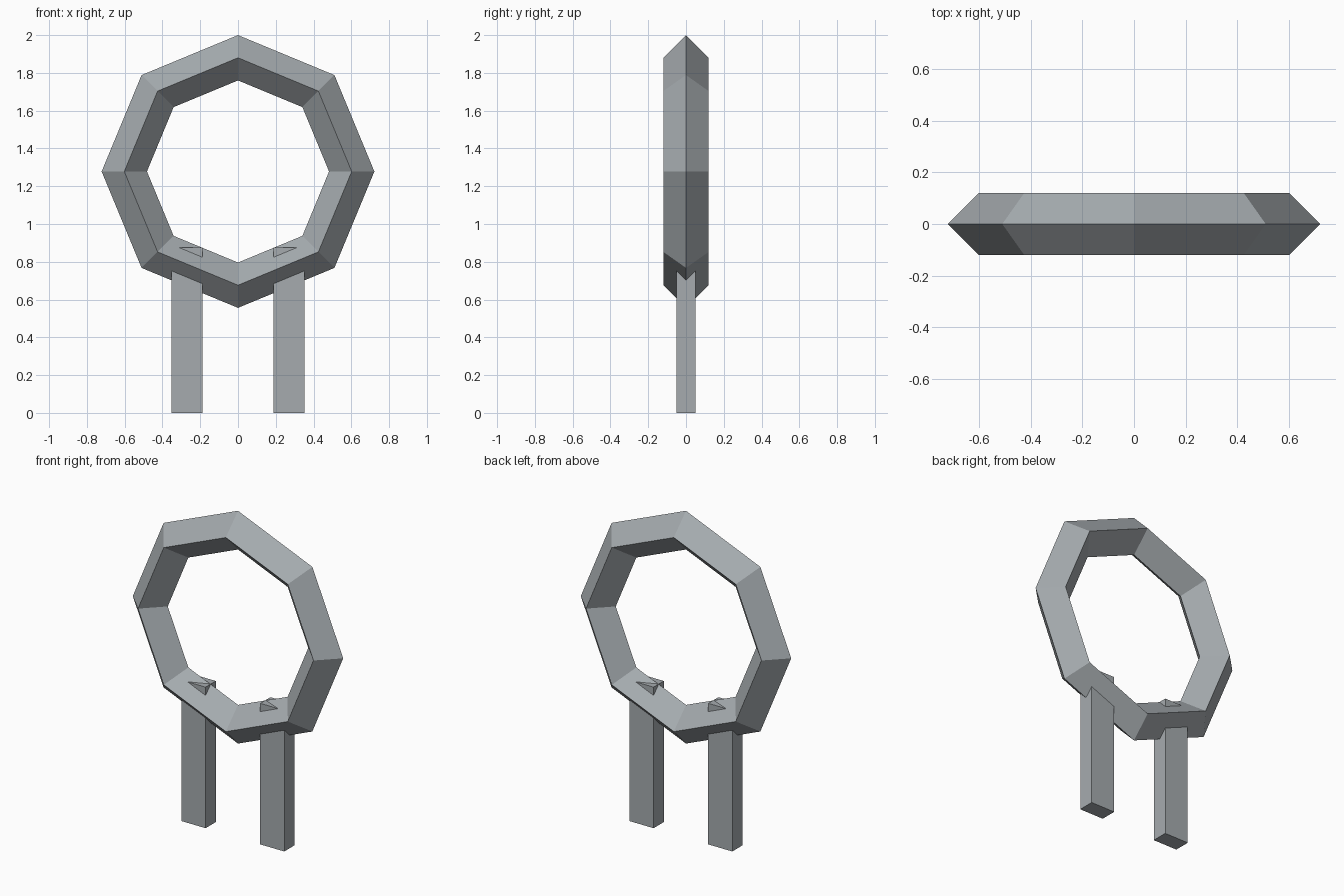
import bpy
from math import radians

if "Cube" in bpy.data.objects:
    bpy.data.objects.remove(bpy.data.objects["Cube"])

# Dark blue-grey stone
stone = bpy.data.materials.new("stone")
stone.diffuse_color = (0.38, 0.41, 0.43, 1)
stone.use_nodes = True
stone.node_tree.nodes["Principled BSDF"].inputs["Base Color"].default_value = stone.diffuse_color

# Octagonal ring with a diamond cross-section, standing upright
bpy.ops.mesh.primitive_torus_add(
    major_segments=8, minor_segments=4, major_radius=0.602, minor_radius=0.12,
    location=(0, 0, 1.278), rotation=(radians(90), 0, 0))
ring = bpy.context.object
ring.name = "ring"
ring.data.shade_flat()
ring.data.materials.append(stone)


# Two rectangular legs that poke through the bottom of the ring
def add_leg(name, x):
    bpy.ops.mesh.primitive_cube_add(size=1, location=(x, 0, 0.4375))
    leg = bpy.context.object
    leg.name = name
    leg.scale = (0.165, 0.10, 0.875)
    leg.data.materials.append(stone)


for side, sign in (("left", -1), ("right", 1)):
    add_leg(side + "_leg", sign * 0.27)
